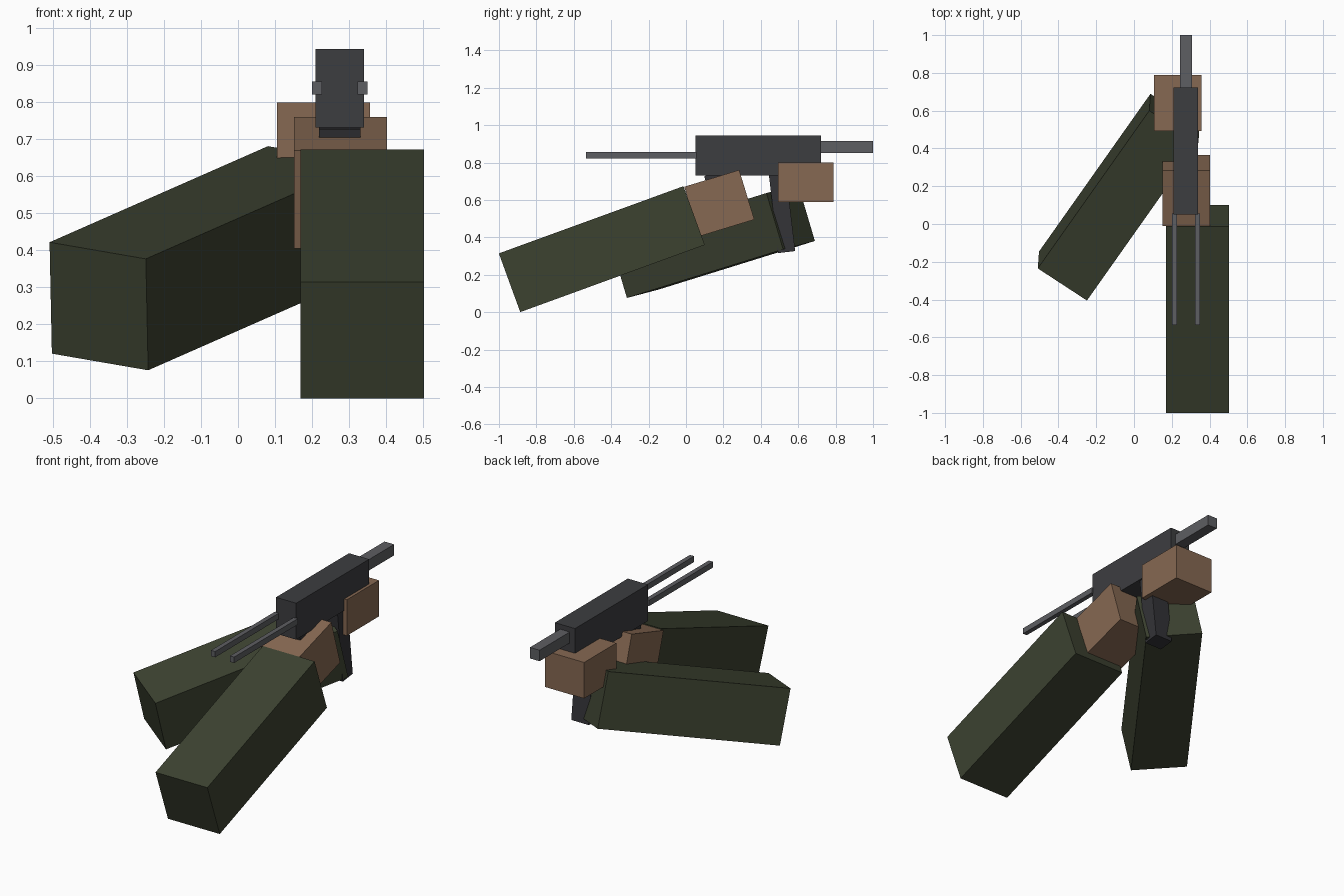
import bpy
from math import radians
from mathutils import Matrix, Vector

if "Cube" in bpy.data.objects:
    bpy.data.objects.remove(bpy.data.objects["Cube"])


def material(name, rgb):
    m = bpy.data.materials.new(name)
    m.diffuse_color = (*rgb, 1)
    m.use_nodes = True
    m.node_tree.nodes["Principled BSDF"].inputs["Base Color"].default_value = m.diffuse_color
    return m


GREEN = material("sleeve_green", (0.045, 0.054, 0.030))
SKIN = material("skin", (0.24, 0.14, 0.085))
DARK = material("gun_dark", (0.046, 0.047, 0.051))
GRIP = material("grip_dark", (0.033, 0.033, 0.038))
STEEL = material("steel", (0.110, 0.112, 0.122))


def box(name, center, size, mat, rot=None):
    """Box of a given size, turned by a 3x3 matrix about its centre."""
    bpy.ops.mesh.primitive_cube_add(size=1)
    ob = bpy.context.object
    ob.name = name
    turn = (rot or Matrix.Identity(3)).to_4x4()
    ob.matrix_world = Matrix.Translation(center) @ turn @ Matrix.Diagonal((*size, 1))
    ob.data.materials.append(mat)
    return ob


def pitch(deg):
    return Matrix.Rotation(radians(deg), 3, 'X')


# right arm: sleeve and hand, both pitched upward
box("right_sleeve", (0.336, -0.45, 0.337), (0.334, 1.05, 0.334), GREEN, pitch(20))
box("right_hand", (0.277, 0.178, 0.583), (0.252, 0.307, 0.277), SKIN, pitch(17))

# left arm: sleeve runs diagonally under the gun to the front hand
along = Vector((0.559, 0.791, 0.246)).normalized()
across = Vector((0.828, -0.541, -0.143))
across = (across - along * across.dot(along)).normalized()
up = across.cross(along)
frame = Matrix((across, along, up)).transposed()
box("left_sleeve", (-0.081, 0.142, 0.379), (0.314, 1.055, 0.314), GREEN, frame)
box("left_hand", (0.231, 0.64, 0.695), (0.252, 0.296, 0.21), SKIN)

# gun body and barrel
GX = 0.275
box("receiver", (GX, 0.386, 0.838), (0.13, 0.672, 0.212), DARK)
box("barrel", (GX, 0.855, 0.883), (0.062, 0.29, 0.064), STEEL)

# twin stock rods
for side, s in (("left", -1), ("right", 1)):
    box(side + "_stock_rod", (GX + s * 0.061, -0.24, 0.839), (0.027, 0.59, 0.034), STEEL)

# magazine and rear grip
box("magazine", (GX, 0.513, 0.535), (0.112, 0.092, 0.43), GRIP, pitch(6.7))
box("rear_grip", (GX, 0.178, 0.62), (0.112, 0.1, 0.25), GRIP, pitch(15))
